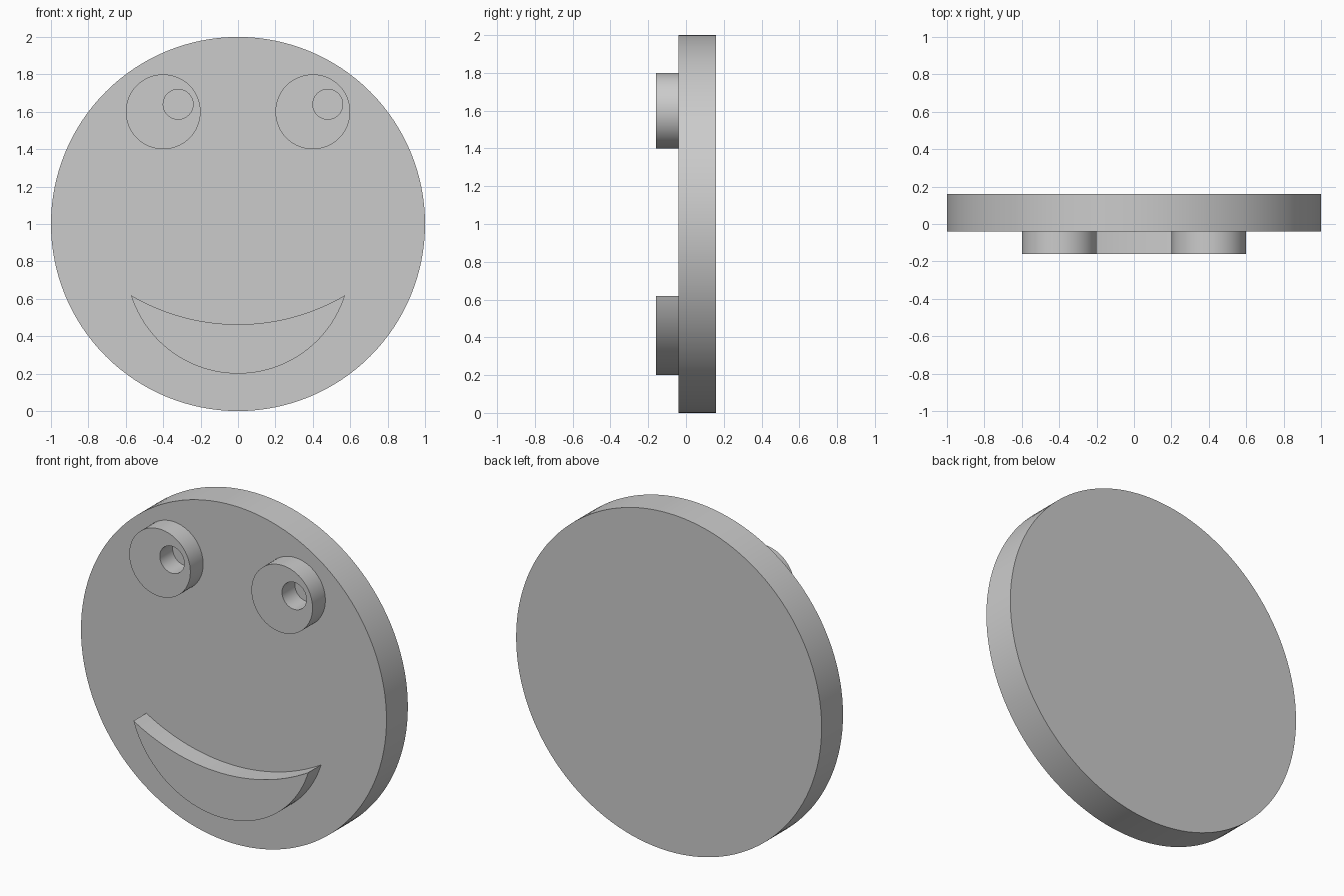
import bpy, bmesh
from math import sin, cos, pi, radians, asin
from mathutils import Vector

if "Cube" in bpy.data.objects:
    bpy.data.objects.remove(bpy.data.objects["Cube"])


def arc(cx, cz, r, a0, a1, n):
    """n + 1 points (x, z) along a circular arc."""
    return [(cx + r * cos(a0 + (a1 - a0) * i / n),
             cz + r * sin(a0 + (a1 - a0) * i / n)) for i in range(n + 1)]


def circle(cx, cz, r, n):
    return arc(cx, cz, r, 0, 2 * pi, n)[:-1]


def slab(name, loops, y_front, y_back):
    """Extrude an outline (with optional hole loops) along y."""
    bm = bmesh.new()
    edges = []
    for pts in loops:
        vs = [bm.verts.new((x, y_front, z)) for x, z in pts]
        if len(loops) == 1:
            bm.faces.new(vs)
        else:
            edges += [bm.edges.new((vs[i - 1], vs[i])) for i in range(len(vs))]
    if edges:
        bmesh.ops.triangle_fill(bm, edges=edges, use_beauty=True,
                                normal=Vector((0, -1, 0)))
    ext = bmesh.ops.extrude_face_region(bm, geom=bm.faces[:],
                                        use_keep_orig=True)
    moved = [g for g in ext["geom"] if isinstance(g, bmesh.types.BMVert)]
    bmesh.ops.translate(bm, verts=moved, vec=(0, y_back - y_front, 0))
    bmesh.ops.recalc_face_normals(bm, faces=bm.faces[:])
    mesh = bpy.data.meshes.new(name)
    bm.to_mesh(mesh)
    bm.free()
    obj = bpy.data.objects.new(name, mesh)
    bpy.context.collection.objects.link(obj)
    bpy.context.view_layer.objects.active = obj
    bpy.ops.object.select_all(action='DESELECT')
    obj.select_set(True)
    bpy.ops.object.shade_smooth_by_angle(angle=radians(30))
    return obj


FRONT, FACE, BACK = -0.16, -0.04, 0.16

# Round plate
slab("face_plate", [circle(0, 1, 1, 128)], FACE, BACK)

# Eyes, each with an off-centre pupil hole down to the plate
for name, x in (("left_eye", -0.4), ("right_eye", 0.4)):
    slab(name, [circle(x, 1.6, 0.2, 64), circle(x + 0.08, 1.64, 0.08, 48)],
         FRONT, FACE)

# Crescent mouth between two arcs that meet at the tips
tip_x, r_low, r_up = 0.572, 0.6, 1.13
a_low, a_up = asin(tip_x / r_low), asin(tip_x / r_up)
lower = arc(0, 0.8, r_low, -pi / 2 - a_low, -pi / 2 + a_low, 48)
tip_z = lower[0][1]
upper = arc(0, tip_z + r_up * cos(a_up), r_up,
            -pi / 2 + a_up, -pi / 2 - a_up, 48)
slab("mouth", [lower + upper[1:-1]], FRONT, FACE)
